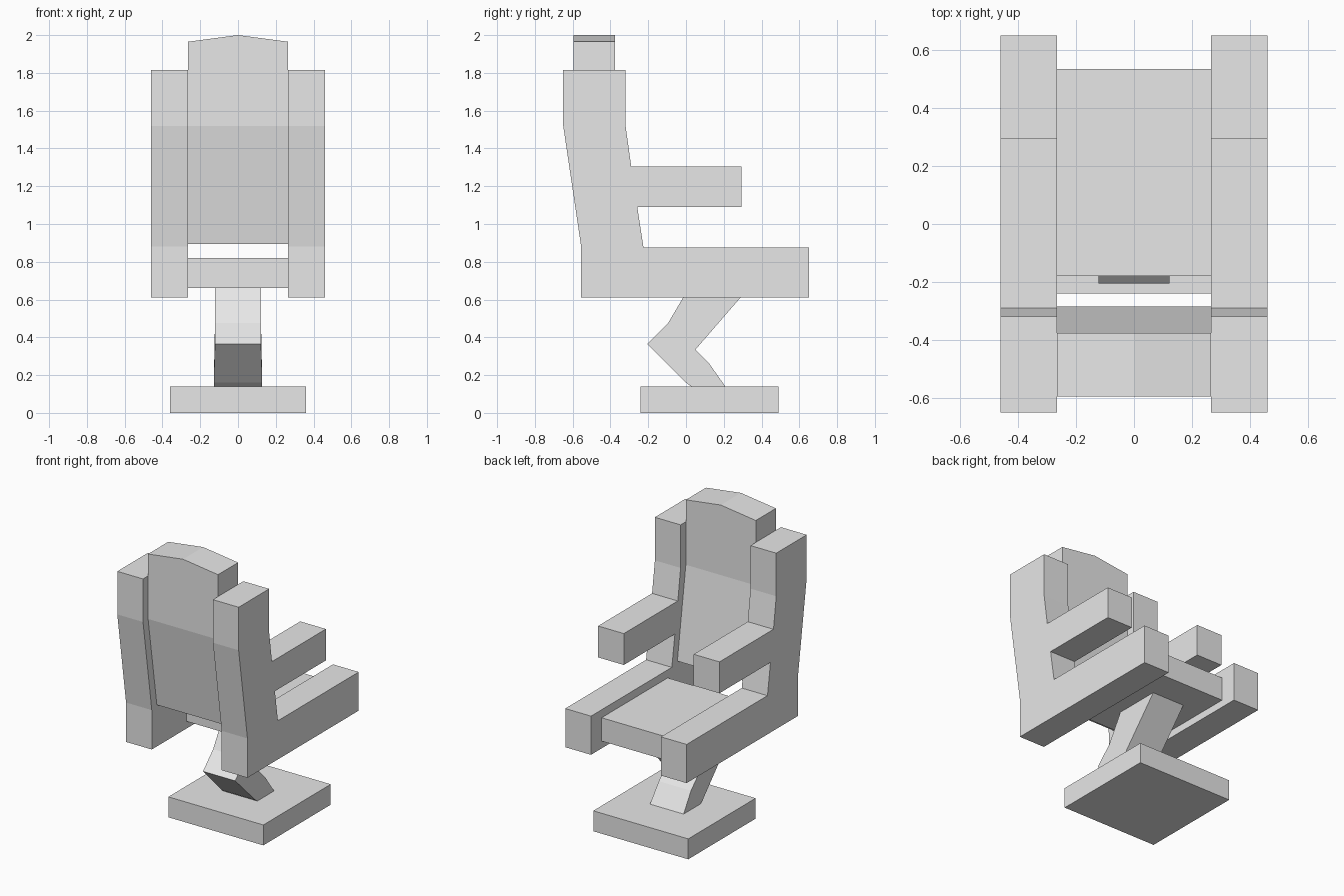
import bpy
import bmesh
from mathutils import Vector

cube = bpy.data.objects.get("Cube")
if cube:
    bpy.data.objects.remove(cube, do_unlink=True)

grey = bpy.data.materials.new("light grey")
grey.use_nodes = True
colour = (0.8, 0.8, 0.8, 1)
grey.diffuse_color = colour
grey.node_tree.nodes["Principled BSDF"].inputs["Base Color"].default_value = colour


def finish(name, bm):
    """Turn a bmesh into a flat-shaded grey object."""
    bmesh.ops.recalc_face_normals(bm, faces=bm.faces)
    mesh = bpy.data.meshes.new(name)
    bm.to_mesh(mesh)
    bm.free()
    mesh.materials.append(grey)
    obj = bpy.data.objects.new(name, mesh)
    bpy.context.collection.objects.link(obj)
    return obj


def extrude_profile(name, profile, x0, x1, flare=None):
    """Extrude a (y, z) outline along x; flare maps z to a width factor."""
    bm = bmesh.new()
    face = bm.faces.new([bm.verts.new((x0, y, z)) for y, z in profile])
    result = bmesh.ops.extrude_face_region(bm, geom=[face])
    moved = [v for v in result["geom"] if isinstance(v, bmesh.types.BMVert)]
    bmesh.ops.translate(bm, verts=moved, vec=Vector((x1 - x0, 0, 0)))
    if flare:
        for v in bm.verts:
            v.co.x *= flare(v.co.z)
    return finish(name, bm)


def box(name, x, y0, y1, z0, z1):
    return extrude_profile(name, [(y0, z0), (y1, z0), (y1, z1), (y0, z1)], -x, x)


# Foot and seat cushion
box("base", 0.36, -0.24, 0.49, 0, 0.14)
box("seat", 0.265, -0.18, 0.535, 0.66, 0.82)

# Bent pedestal, slightly wider at the foot
stem = [(0.04, 0.13), (0.0, 0.16), (-0.205, 0.365), (-0.095, 0.475), (0.02, 0.67),
        (0.34, 0.67), (0.05, 0.335), (0.12, 0.265), (0.215, 0.13)]
extrude_profile("stem", stem, -0.122, 0.122, lambda z: 1.05 if z < 0.2 else 1)

# Side frames: leg rail, armrest and back post in one outline
frame = [(-0.555, 0.61), (0.65, 0.61), (0.65, 0.875), (-0.225, 0.875),
         (-0.258, 1.09), (0.295, 1.09), (0.295, 1.305), (-0.29, 1.305),
         (-0.32, 1.52), (-0.32, 1.815), (-0.65, 1.815), (-0.65, 1.52),
         (-0.555, 0.88)]
for side, sign in (("left", 1), ("right", -1)):
    extrude_profile(side + "_side_frame", frame, sign * 0.265, sign * 0.46)

# Backrest: leaning lower panel, upright top with a shallow peak
bm = bmesh.new()
rows = []
for front, back, z, peak in ((-0.285, -0.5, 0.895, 0), (-0.377, -0.595, 1.52, 0),
                             (-0.377, -0.595, 1.965, 0.035)):
    rows.append([bm.verts.new((x, y, z + (peak if x == 0 else 0)))
                 for x, y in ((-0.265, front), (0, front), (0.265, front),
                              (0.265, back), (0, back), (-0.265, back))])
for low, high in zip(rows, rows[1:]):
    for i in range(6):
        j = (i + 1) % 6
        bm.faces.new((low[i], low[j], high[j], high[i]))
for row in (rows[0], rows[-1]):
    bm.faces.new((row[0], row[1], row[4], row[5]))
    bm.faces.new((row[1], row[2], row[3], row[4]))
finish("backrest", bm)
